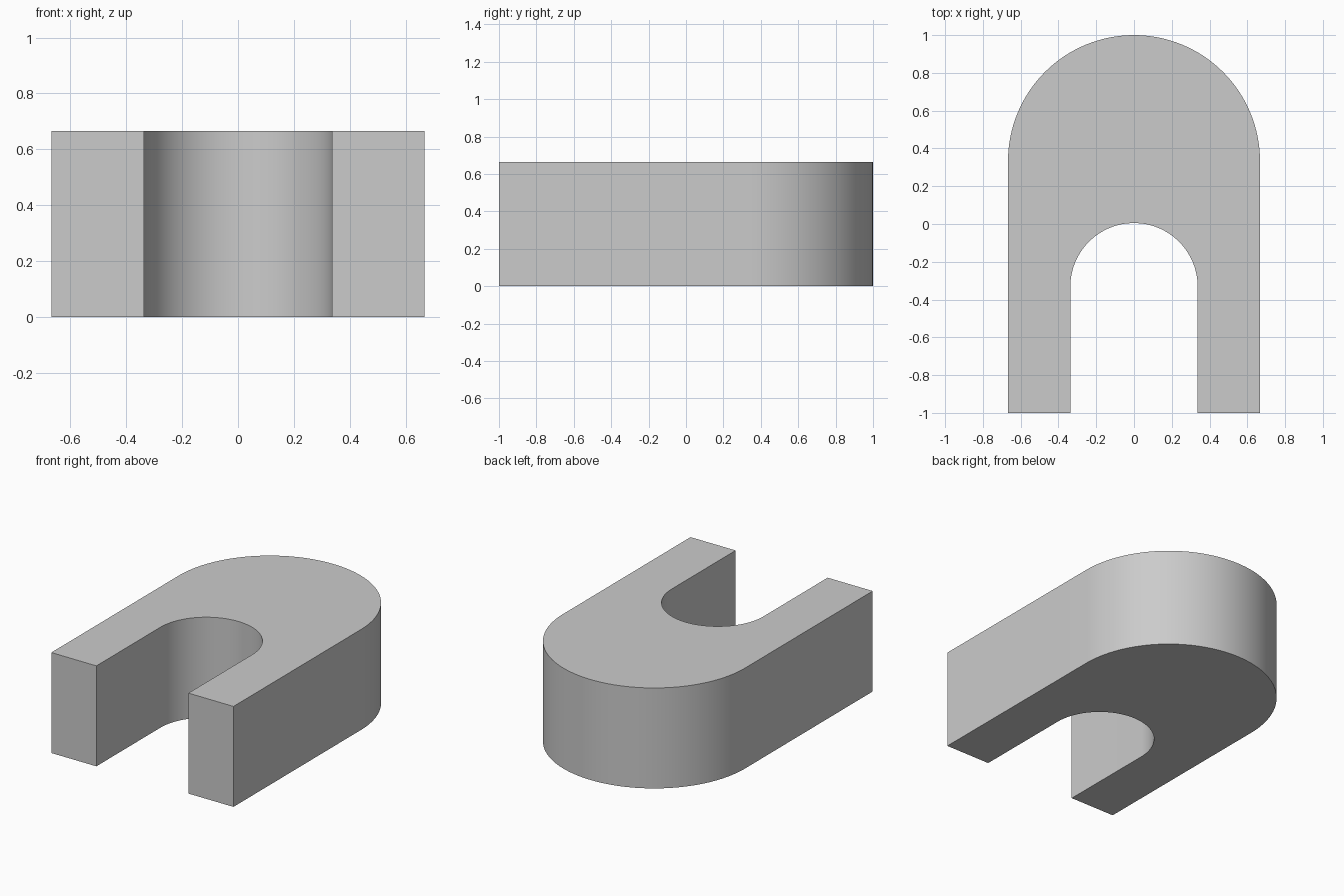
import bpy, bmesh
from math import sin, cos, pi, radians

cube = bpy.data.objects.get("Cube")
if cube:
    bpy.data.objects.remove(cube, do_unlink=True)

OUTER_R, OUTER_Y = 0.667, 0.333
INNER_R, INNER_Y = 0.337, -0.332
FRONT_Y, HEIGHT = -1.0, 0.665
SEGMENTS = 64


def arc(radius, center_y):
    """Half circle bulging to +y, running from +x to -x."""
    return [(radius * cos(pi * i / SEGMENTS), center_y + radius * sin(pi * i / SEGMENTS))
            for i in range(SEGMENTS + 1)]


def arch(radius, center_y):
    """Half circle with straight legs down to the front."""
    return [(radius, FRONT_Y)] + arc(radius, center_y) + [(-radius, FRONT_Y)]


# Outline of the block with its round-ended slot
outline = arch(OUTER_R, OUTER_Y) + arch(INNER_R, INNER_Y)[::-1]

# Extrude the outline upward
bm = bmesh.new()
base = bm.faces.new([bm.verts.new((x, y, 0)) for x, y in outline])
top = bmesh.ops.extrude_face_region(bm, geom=[base], use_keep_orig=True)
top_verts = [g for g in top["geom"] if isinstance(g, bmesh.types.BMVert)]
bmesh.ops.translate(bm, verts=top_verts, vec=(0, 0, HEIGHT))
bmesh.ops.recalc_face_normals(bm, faces=bm.faces)
mesh = bpy.data.meshes.new("slotted_block")
bm.to_mesh(mesh)
bm.free()

block = bpy.data.objects.new("slotted_block", mesh)
bpy.context.collection.objects.link(block)

# Plain grey material
grey = bpy.data.materials.new("plain_grey")
grey.use_nodes = True
color = (0.6, 0.6, 0.6, 1)
grey.diffuse_color = color
grey.node_tree.nodes["Principled BSDF"].inputs["Base Color"].default_value = color
mesh.materials.append(grey)

# Smooth curved walls, sharp rims
bpy.ops.object.select_all(action='DESELECT')
block.select_set(True)
bpy.context.view_layer.objects.active = block
bpy.ops.object.shade_smooth_by_angle(angle=radians(30))
